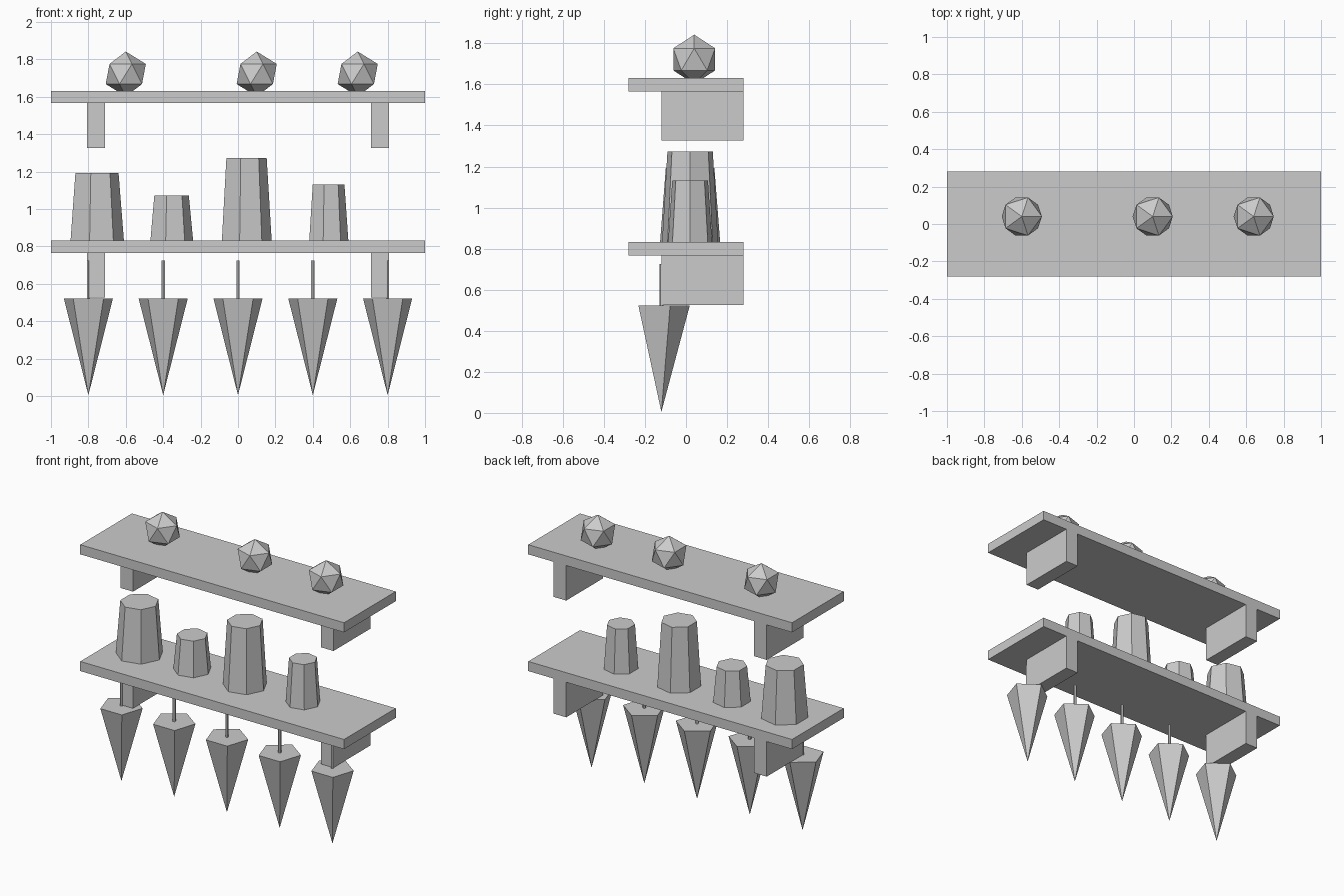
import bpy
import bmesh
from math import pi
from mathutils import Matrix

if "Cube" in bpy.data.objects:
    bpy.data.objects.remove(bpy.data.objects["Cube"])


def finish(name, bm, loc):
    mesh = bpy.data.meshes.new(name)
    bm.to_mesh(mesh)
    bm.free()
    obj = bpy.data.objects.new(name, mesh)
    obj.location = loc
    bpy.context.collection.objects.link(obj)
    return obj


def box(name, x, y, z):
    """Box from (min, max) ranges."""
    bm = bmesh.new()
    bmesh.ops.create_cube(bm, size=1)
    bmesh.ops.scale(bm, vec=[r[1] - r[0] for r in (x, y, z)], verts=bm.verts)
    return finish(name, bm, [sum(r) / 2 for r in (x, y, z)])


def cone(name, sides, r_low, r_top, x, y, z0, z1, first_corner):
    """Faceted cone or prism; first_corner is the angle of one corner from +x."""
    bm = bmesh.new()
    bmesh.ops.create_cone(bm, cap_ends=True, segments=sides, radius1=r_low,
                          radius2=r_top, depth=z1 - z0)
    bmesh.ops.remove_doubles(bm, verts=bm.verts, dist=1e-5)
    # Align a known corner with the wanted direction
    corner = max(bm.verts, key=lambda v: v.co.xy.length).co
    turn = first_corner - Matrix.Identity(2).row[0].angle_signed(corner.xy, 0) * -1
    bmesh.ops.rotate(bm, verts=bm.verts, matrix=Matrix.Rotation(turn, 3, 'Z'))
    return finish(name, bm, (x, y, (z0 + z1) / 2))


# Two shelf boards, each on a pair of brackets
for level, top in (("lower", 0.832), ("upper", 1.632)):
    under = top - 0.066
    box(f"{level}_shelf", (-1, 1), (-0.28, 0.28), (under, top))
    for side, x in (("left", -0.76), ("right", 0.76)):
        box(f"{level}_{side}_bracket", (x - 0.048, x + 0.048),
            (-0.12, 0.28), (under - 0.24, under))

# Tapered seven-sided jars on the lower shelf: x, base radius, height
for i, (x, r, h) in enumerate([(-0.76, 0.15, 0.36), (-0.36, 0.12, 0.24),
                               (0.04, 0.14, 0.44), (0.48, 0.11, 0.30)]):
    cone(f"jar_{i + 1}", 7, r, r * 0.81, x, 0.02, 0.832, 0.832 + h, 0)

# Hanging bundles: five-sided spikes, point down, on thin stems
for i in range(5):
    x = -0.8 + 0.4 * i
    cone(f"bundle_{i + 1}", 5, 0, 0.138, x, -0.12, 0.005, 0.522, pi / 2)
    cone(f"stem_{i + 1}", 6, 0.01, 0.01, x, -0.12, 0.51, 0.724, pi / 2)

# Faceted balls sunk slightly into the upper shelf
for i, x in enumerate((-0.6, 0.1, 0.64)):
    bm = bmesh.new()
    bmesh.ops.create_icosphere(bm, subdivisions=1, radius=0.12)
    finish(f"ball_{i + 1}", bm, (x, 0.04, 1.722))
